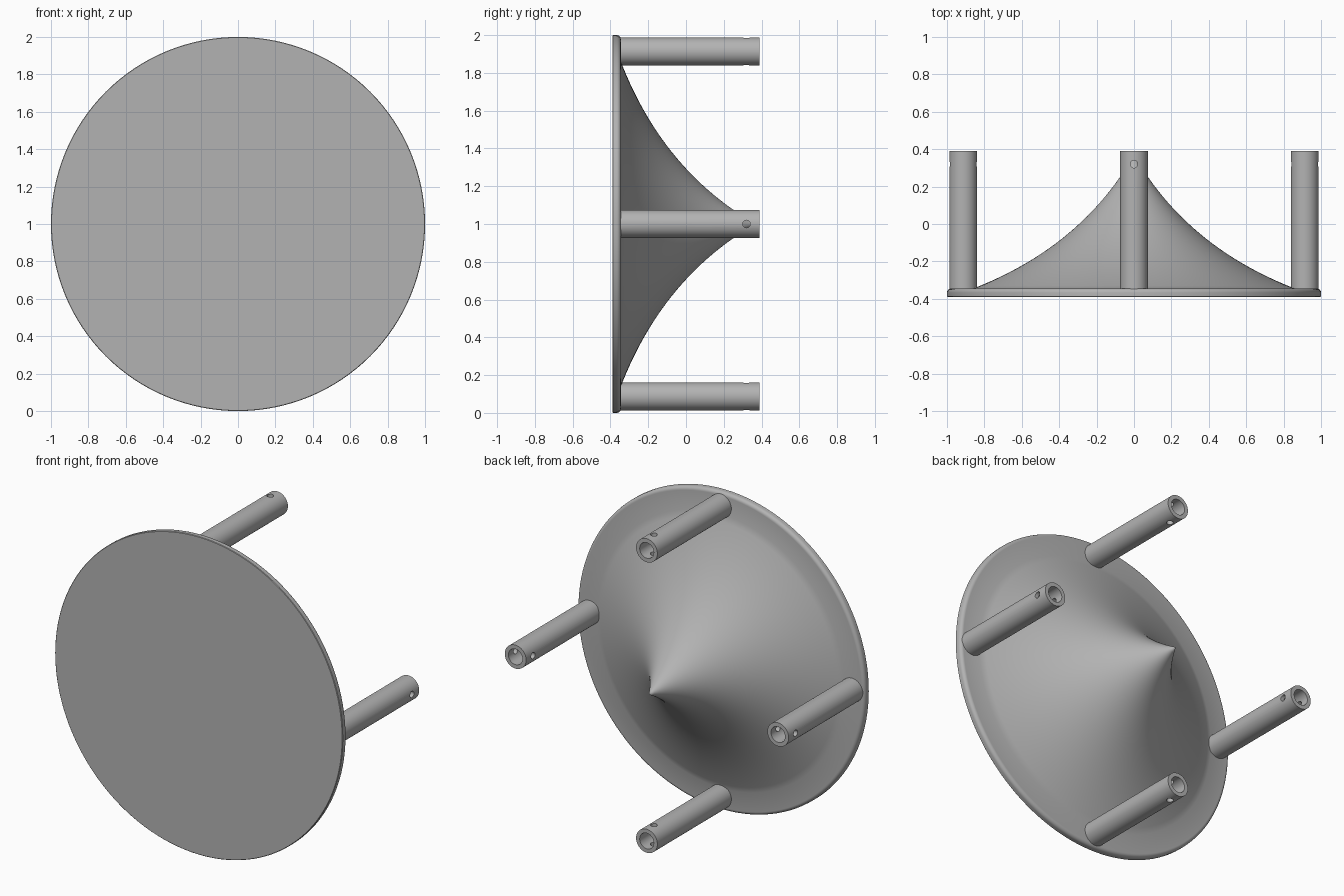
import bpy, bmesh, math
from mathutils import Matrix, Vector

cube = bpy.data.objects.get("Cube")
if cube:
    bpy.data.objects.remove(cube, do_unlink=True)

grey = bpy.data.materials.new("plain grey")
grey.use_nodes = True
GREY = (0.45, 0.45, 0.45, 1)
grey.diffuse_color = GREY
grey.node_tree.nodes["Principled BSDF"].inputs["Base Color"].default_value = GREY

CENTRE = Vector((0, 0, 1))
FRONT, PLATE, BACK = -0.39, -0.345, 0.39


def lathe(name, profile, centre, steps):
    """Turn a (radius, y) profile around the y axis."""
    bm = bmesh.new()
    verts = [bm.verts.new((r, y, 0)) for r, y in profile]
    edges = [bm.edges.new(pair) for pair in zip(verts, verts[1:])]
    bmesh.ops.spin(bm, geom=verts + edges, cent=(0, 0, 0), axis=(0, 1, 0),
                   angle=math.tau, steps=steps)
    bmesh.ops.remove_doubles(bm, verts=bm.verts, dist=0.0002)
    bmesh.ops.recalc_face_normals(bm, faces=bm.faces)
    mesh = bpy.data.meshes.new(name)
    bm.to_mesh(mesh)
    bm.free()
    obj = bpy.data.objects.new(name, mesh)
    obj.location = centre
    obj.data.materials.append(grey)
    bpy.context.collection.objects.link(obj)
    return obj


def smooth(obj):
    bpy.ops.object.select_all(action='DESELECT')
    obj.select_set(True)
    bpy.context.view_layer.objects.active = obj
    bpy.ops.object.shade_smooth_by_angle(angle=math.radians(32))


# Round plate with a rounded back rim, flowing into a concave pointed cone
rim = 0.022
profile = [(0, FRONT), (0.997, FRONT), (1, FRONT + 0.003)]
for i in range(7):
    a = math.pi / 2 * i / 6
    profile.append((1 - rim + rim * math.cos(a), PLATE - rim + rim * math.sin(a)))
base, bend, tip = Vector((0.86, PLATE)), Vector((0.28, -0.12)), Vector((0, 0.37))
for i in range(33):
    t = i / 32
    p = base * (1 - t) ** 2 + bend * 2 * t * (1 - t) + tip * t ** 2
    profile.append((p.x, p.y))
smooth(lathe("plate_and_cone", profile, CENTRE, 128))

# Four hollow posts, each cross-drilled near its open end
OUTER, INNER, RING = 0.074, 0.049, 0.913
wall = [(INNER, PLATE - 0.005), (OUTER, PLATE - 0.005), (OUTER, BACK),
        (INNER, BACK), (INNER, PLATE - 0.005)]
for name, direction in (("top", (0, 0, 1)), ("left", (1, 0, 0)),
                        ("bottom", (0, 0, -1)), ("right", (-1, 0, 0))):
    d = Vector(direction)
    post = lathe(name + "_post", wall, CENTRE + d * RING, 48)

    bm = bmesh.new()
    bmesh.ops.create_cone(bm, cap_ends=True, segments=24, radius1=0.02,
                          radius2=0.02, depth=0.3)
    turn = Vector((0, 0, 1)).rotation_difference(d).to_matrix().to_4x4()
    place = Matrix.Translation(CENTRE + d * RING + Vector((0, 0.32, 0)))
    bmesh.ops.transform(bm, matrix=place @ turn, verts=bm.verts)
    mesh = bpy.data.meshes.new(name + "_drill")
    bm.to_mesh(mesh)
    bm.free()
    mesh.materials.append(grey)
    drill = bpy.data.objects.new(name + "_drill", mesh)
    bpy.context.collection.objects.link(drill)
    drill.hide_render = True

    cut = post.modifiers.new("pin hole", 'BOOLEAN')
    cut.operation = 'DIFFERENCE'
    cut.solver = 'EXACT'
    cut.object = drill
    bpy.context.view_layer.objects.active = post
    bpy.ops.object.modifier_apply(modifier=cut.name)
    bpy.data.objects.remove(drill, do_unlink=True)
    smooth(post)
